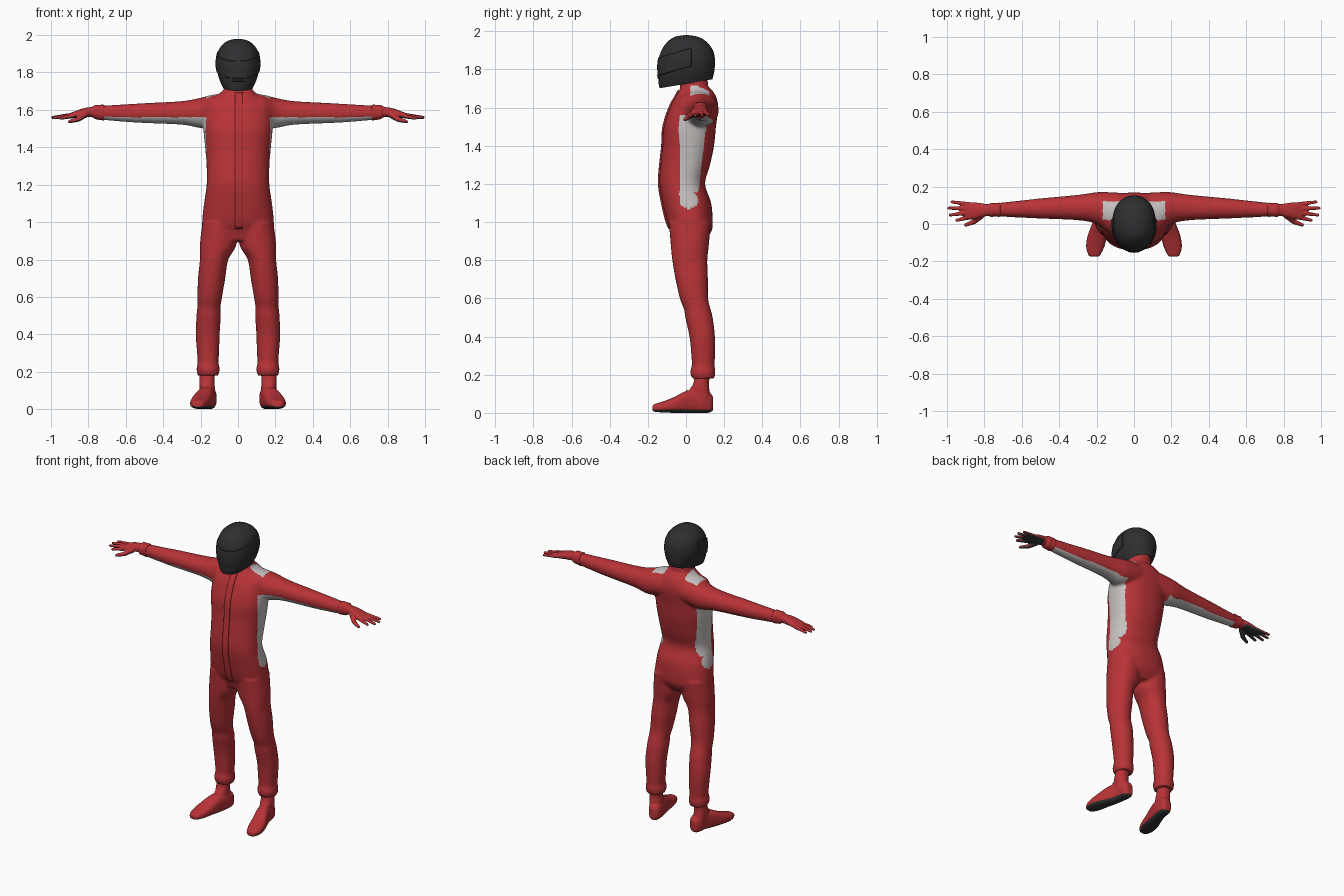
import bpy, bmesh, math
from mathutils import Vector
from mathutils.bvhtree import BVHTree

cube = bpy.data.objects.get("Cube")
if cube:
    bpy.data.objects.remove(cube, do_unlink=True)


def material(name, color):
    m = bpy.data.materials.new(name)
    m.use_nodes = True
    m.diffuse_color = (*color, 1)
    m.node_tree.nodes["Principled BSDF"].inputs["Base Color"].default_value = (*color, 1)
    return m


RED = material("suit red", (0.48, 0.033, 0.038))
GREY = material("panel light grey", (0.56, 0.53, 0.52))
BLACK = material("helmet black", (0.028, 0.028, 0.03))
RUBBER = material("grip dark grey", (0.03, 0.032, 0.032))


def smooth_rings(rings, steps):
    """Catmull-Rom interpolation between the key rings."""
    out = []
    pts = [rings[0]] + rings + [rings[-1]]
    for p0, p1, p2, p3 in zip(pts, pts[1:], pts[2:], pts[3:]):
        for i in range(steps):
            t = i / steps
            out.append([b + (c - a) * t / 2 + (2 * a - 5 * b + 4 * c - d) * t * t / 2
                        + (3 * b - a - 3 * c + d) * t ** 3 / 2
                        for a, b, c, d in zip(p0, p1, p2, p3)])
    return out + [rings[-1]]


def loft(bm, axis, rings, side=1, power=2.3, count=32, steps=5):
    """Closed tube; each ring is (position on axis, centre a, centre b, radius a, radius b)."""
    loops = []
    for t, a, b, ra, rb in smooth_rings(rings, steps):
        loop = []
        for i in range(count):
            ang = math.tau * i / count
            c, s = math.cos(ang), math.sin(ang)
            u = a + ra * math.copysign(abs(c) ** (2 / power), c)
            v = b + rb * math.copysign(abs(s) ** (2 / power), s)
            x, y, z = {"x": (t, u, v), "y": (u, t, v), "z": (u, v, t)}[axis]
            loop.append(bm.verts.new((x * side, y, z)))
        loops.append(loop)
    for l0, l1 in zip(loops, loops[1:]):
        for i in range(count):
            j = (i + 1) % count
            bm.faces.new((l0[i], l0[j], l1[j], l1[i]))
    bm.faces.new(loops[0])
    bm.faces.new(loops[-1])


def chain(bm, start, end, r0, r1, side=1, beads=12):
    """Tapered rounded rod made of overlapping balls, merged later."""
    for i in range(beads + 1):
        t = i / beads
        p = Vector(start).lerp(Vector(end), t)
        p.x *= side
        new = bmesh.ops.create_icosphere(bm, subdivisions=2, radius=r0 + (r1 - r0) * t)
        bmesh.ops.translate(bm, verts=new["verts"], vec=p)


def make_object(bm, name, mats):
    bmesh.ops.recalc_face_normals(bm, faces=bm.faces)
    me = bpy.data.meshes.new(name)
    bm.to_mesh(me)
    bm.free()
    for m in mats:
        me.materials.append(m)
    ob = bpy.data.objects.new(name, me)
    bpy.context.collection.objects.link(ob)
    return ob


def fuse(bm, name, mats, voxel, rounds, rule):
    """Merge overlapping volumes into one skin, then colour its faces by rule."""
    ob = make_object(bm, name, mats)
    mod = ob.modifiers.new("merge", "REMESH")
    mod.mode, mod.voxel_size = "VOXEL", voxel
    soft = ob.modifiers.new("soften", "SMOOTH")
    soft.factor, soft.iterations = 0.5, rounds
    deps = bpy.context.evaluated_depsgraph_get()
    me = bpy.data.meshes.new_from_object(ob.evaluated_get(deps))
    ob.modifiers.clear()
    ob.data = me
    me.name = name
    me.materials.clear()
    for m in mats:
        me.materials.append(m)
    for p in me.polygons:
        p.use_smooth = True
        p.material_index = int(rule(p.center, p.normal))
    return ob


# Racing suit: torso, collar, sleeves and trousers in one skin
bm = bmesh.new()
torso = [(.9, .02, .13, .08), (.95, .028, .185, .105), (1.0, .02, .192, .12),
         (1.1, .004, .182, .128), (1.2, -.02, .168, .12), (1.3, -.004, .168, .13),
         (1.4, .012, .176, .135), (1.5, .02, .185, .137), (1.6, .042, .18, .127),
         (1.66, .052, .13, .105), (1.7, .05, .085, .08)]
loft(bm, "z", [(z, 0, cy, rx, ry) for z, cy, rx, ry in torso])
loft(bm, "z", [(1.64, 0, .045, .085, .08), (1.71, 0, .043, .076, .074), (1.78, 0, .04, .07, .07)])
sleeve = [(.04, .055, 1.6, .11, .09), (.13, .06, 1.592, .11, .09), (.2, .085, 1.584, .085, .081),
          (.3, .088, 1.584, .068, .063), (.5, .083, 1.583, .054, .053),
          (.6, .08, 1.583, .046, .047), (.74, .076, 1.585, .035, .037)]
leg = [(1.0, .1, .02, .09, .11), (.88, .106, .02, .098, .1), (.8, .128, .02, .076, .092),
       (.7, .141, .03, .073, .085), (.6, .151, .042, .066, .074), (.54, .156, .06, .062, .07),
       (.5, .157, .068, .065, .072), (.4, .162, .085, .064, .067), (.3, .16, .09, .059, .062),
       (.25, .16, .09, .056, .06), (.215, .16, .088, .062, .066), (.18, .16, .09, .056, .06)]
for side in (1, -1):
    loft(bm, "x", sleeve, side, power=2.1)
    loft(bm, "z", leg, side, power=2.1)


def suit_panels(c, n):
    x, y, z = abs(c.x), c.y, c.z
    if x > .17 and z > 1.48:                      # strip under the sleeve
        if x < .72 and n.z < -.45:
            return abs(y - .07) < .075 - .07 * (x - .17)
    if 1.12 < z < 1.56 and x > .1 and n.z < .3:   # flank panel
        return -.035 < y < .07 + .12 * (z - 1.2)
    if 1.0 < z <= 1.12 and x > .1:                # rounded foot of the flank panel
        return math.hypot((y - .015) / .05, (z - 1.12) / .05) < 1
    # shoulder patch
    return z > 1.62 and n.z > .35 and .075 < x < .17 and .02 < y < .122


suit = fuse(bm, "racing_suit", [RED, GREY], .009, 4, suit_panels)

# Zip flap following the front of the torso
probe = bmesh.new()
probe.from_mesh(suit.data)
tree = BVHTree.FromBMesh(probe)
probe.free()
bm = bmesh.new()
rows = []
for i in range(41):
    z = .965 + .725 * i / 40
    row = []
    for x in (-.015, -.005, .005, .015, .025):
        hit = tree.ray_cast(Vector((x, -1, z)), Vector((0, 1, 0)))[0]
        row.append(bm.verts.new((x, (hit.y if hit else 0) - .003, z)))
    rows.append(row)
for r0, r1 in zip(rows, rows[1:]):
    for j in range(4):
        bm.faces.new((r0[j], r0[j + 1], r1[j + 1], r1[j]))
flap = make_object(bm, "zip_flap", [RED])
flap.modifiers.new("thickness", "SOLIDIFY").thickness = .009
flap.modifiers["thickness"].offset = 0

# Gloves with dark palms
palm = [(.715, .076, 1.586, .039, .043), (.745, .076, 1.587, .036, .04), (.765, .075, 1.589, .038, .038),
        (.78, .075, 1.589, .031, .028), (.83, .072, 1.584, .041, .024),
        (.88, .07, 1.573, .047, .017), (.9, .07, 1.57, .042, .012)]
fingers = [((.885, .106, 1.572), (.973, .118, 1.562)), ((.89, .083, 1.573), (.99, .085, 1.56)),
           ((.89, .06, 1.572), (.983, .048, 1.558)), ((.88, .036, 1.568), (.948, .02, 1.555))]
for side, word in ((1, "left"), (-1, "right")):
    bm = bmesh.new()
    loft(bm, "x", palm, side)
    for a, b in fingers:
        chain(bm, a, b, .013, .009, side)
    chain(bm, (.82, .045, 1.575), (.855, .012, 1.55), .02, .014, side)
    chain(bm, (.855, .012, 1.55), (.9, -.005, 1.537), .014, .01, side)
    fuse(bm, word + "_glove", [RED, RUBBER], .0045, 3,
         lambda c, n: abs(c.x) > .8 and n.z < -.3)

# Laced boots with dark soles
foot = [(.142, .152, .048, .02, .035), (.12, .153, .055, .038, .054), (.06, .16, .06, .043, .06),
        (0, .177, .056, .047, .058), (-.06, .195, .042, .052, .042),
        (-.12, .207, .031, .049, .029), (-.165, .212, .026, .032, .02), (-.175, .212, .025, .02, .012)]
shaft = [(.05, .16, .08, .04, .055), (.12, .165, .075, .041, .048), (.16, .166, .08, .04, .04),
         (.2, .162, .088, .042, .042)]
for side, word in ((1, "left"), (-1, "right")):
    bm = bmesh.new()
    loft(bm, "y", foot, side, power=2.6)
    loft(bm, "z", shaft, side)
    for i in range(4):
        y, z = .03 - .022 * i, .138 - .014 * i
        x = .168 + .006 * i
        chain(bm, (x - .024, y, z - .016), (x, y - .004, z - .008), .005, .005, side, 8)
        chain(bm, (x, y - .004, z - .008), (x + .024, y, z - .016), .005, .005, side, 8)
    for v in bm.verts:
        v.co.z = max(v.co.z, 0)
    fuse(bm, word + "_boot", [RED, RUBBER], .005, 2,
         lambda c, n: c.z < .012 or (n.z < -.5 and c.z < .04))

# Full-face helmet with a raised visor and a chin vent
bm = bmesh.new()
shell = [(1.725, 0, .082, .138), (1.75, 0, .094, .144), (1.79, .002, .108, .148),
         (1.84, .003, .116, .149), (1.89, .006, .112, .139), (1.93, .006, .098, .116),
         (1.96, .004, .07, .083), (1.974, .002, .042, .05), (1.98, 0, .006, .008)]
loft(bm, "z", [(z, 0, cy, rx, ry) for z, cy, rx, ry in shell], count=56, power=2.2)
for v in bm.verts:
    v.co.z += .17 * v.co.y * max(0, 1.87 - v.co.z) / .145
bmesh.ops.recalc_face_normals(bm, faces=bm.faces)


def raised_panel(low, high, slope, back, width, lift):
    for z in (low, high):
        bmesh.ops.bisect_plane(bm, geom=bm.verts[:] + bm.edges[:] + bm.faces[:],
                               plane_co=(0, 0, z), plane_no=(0, -slope, 1))
    bmesh.ops.bisect_plane(bm, geom=bm.verts[:] + bm.edges[:] + bm.faces[:],
                           plane_co=(0, back, 0), plane_no=(0, 1, 0))
    picked = []
    for f in bm.faces:
        c = f.calc_center_median()
        if c.y < back and abs(c.x) < width and low < c.z - slope * c.y < high:
            picked.append(f)
    bmesh.ops.inset_region(bm, faces=picked, thickness=.003, depth=lift)


raised_panel(1.81, 1.905, .3, .03, 1, .004)
raised_panel(1.765, 1.785, .1, -.1, .04, .004)
bottom = [f for f in bm.faces if f.normal.z < -.8 and f.calc_area() > .01]
bmesh.ops.inset_region(bm, faces=bottom, thickness=.012, depth=0)
bmesh.ops.translate(bm, verts=list({v for f in bottom for v in f.verts}), vec=(0, 0, .03))
helmet = make_object(bm, "helmet", [BLACK])

for ob in (flap, helmet):
    bpy.ops.object.select_all(action="DESELECT")
    ob.select_set(True)
    bpy.context.view_layer.objects.active = ob
    bpy.ops.object.shade_smooth_by_angle(angle=math.radians(35))
